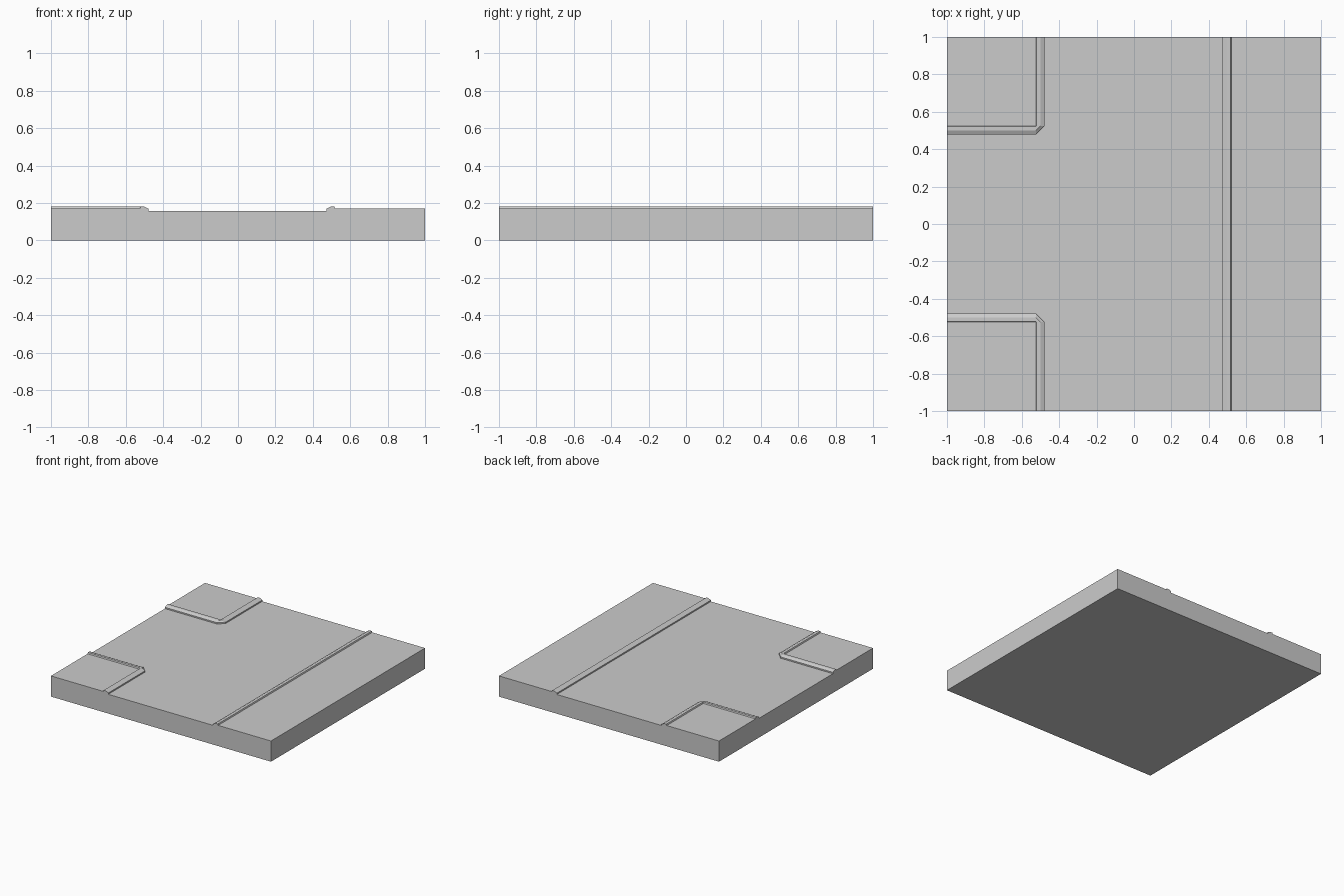
import bpy, bmesh

if "Cube" in bpy.data.objects:
    bpy.data.objects.remove(bpy.data.objects["Cube"])

ROAD_Z, PAVE_Z = 0.158, 0.17
# Kerb cross-section: (distance from pavement towards road, height)
KERB = [(0, PAVE_Z), (0.004, 0.18), (0.024, 0.18), (0.046, 0.169), (0.046, ROAD_Z)]
W = KERB[-1][0]
bm = bmesh.new()


def face(points):
    bm.faces.new([bm.verts.new(p) for p in points])


def corner_path(side, d):
    # Kerb line round a left-hand pavement, bevelled as it moves outwards
    c = 0.525
    return [(-1, side * (c - d)), (-c, side * (c - d)),
            (d - c, side * c), (d - c, side)]


def straight_path(d):
    return [(0.52 - d, -1), (0.52 - d, 1)]


def panel(outline, z):
    # Flat top plus walls wherever the outline lies on the tile border
    face([(x, y, z) for x, y in outline])
    for a, b in zip(outline, outline[1:] + outline[:1]):
        if any(abs(a[i]) == 1 and a[i] == b[i] for i in (0, 1)):
            face([(*a, z), (*b, z), (*b, 0), (*a, 0)])


def kerb(path):
    rows = [[(x, y, z) for x, y in path(d)] for d, z in KERB]
    for r, s in zip(rows, rows[1:]):
        for i in range(len(r) - 1):
            face([r[i], r[i + 1], s[i + 1], s[i]])
    # End caps reaching down to the underside
    for end in (0, -1):
        cap = [r[end] for r in rows]
        face(cap + [(*cap[-1][:2], 0), (*cap[0][:2], 0)])


# Corner pavements and their kerbs
for side in (-1, 1):
    p = corner_path(side, 0)
    panel([p[0], p[1], p[3], (-1, side)], PAVE_Z)
    kerb(lambda d: corner_path(side, d))

# Long pavement and its kerb
panel(straight_path(0) + [(1, 1), (1, -1)], PAVE_Z)
kerb(straight_path)

# T-shaped road surface
panel(corner_path(-1, W) + straight_path(W) + corner_path(1, W)[::-1], ROAD_Z)

# Weld, close the underside and orient the shell
bmesh.ops.remove_doubles(bm, verts=bm.verts, dist=0.0005)
bmesh.ops.holes_fill(bm, edges=[e for e in bm.edges if e.is_boundary], sides=0)
bmesh.ops.recalc_face_normals(bm, faces=bm.faces)

mesh = bpy.data.meshes.new("road_junction_tile")
bm.to_mesh(mesh)
bm.free()
bpy.context.collection.objects.link(bpy.data.objects.new("road_junction_tile", mesh))
